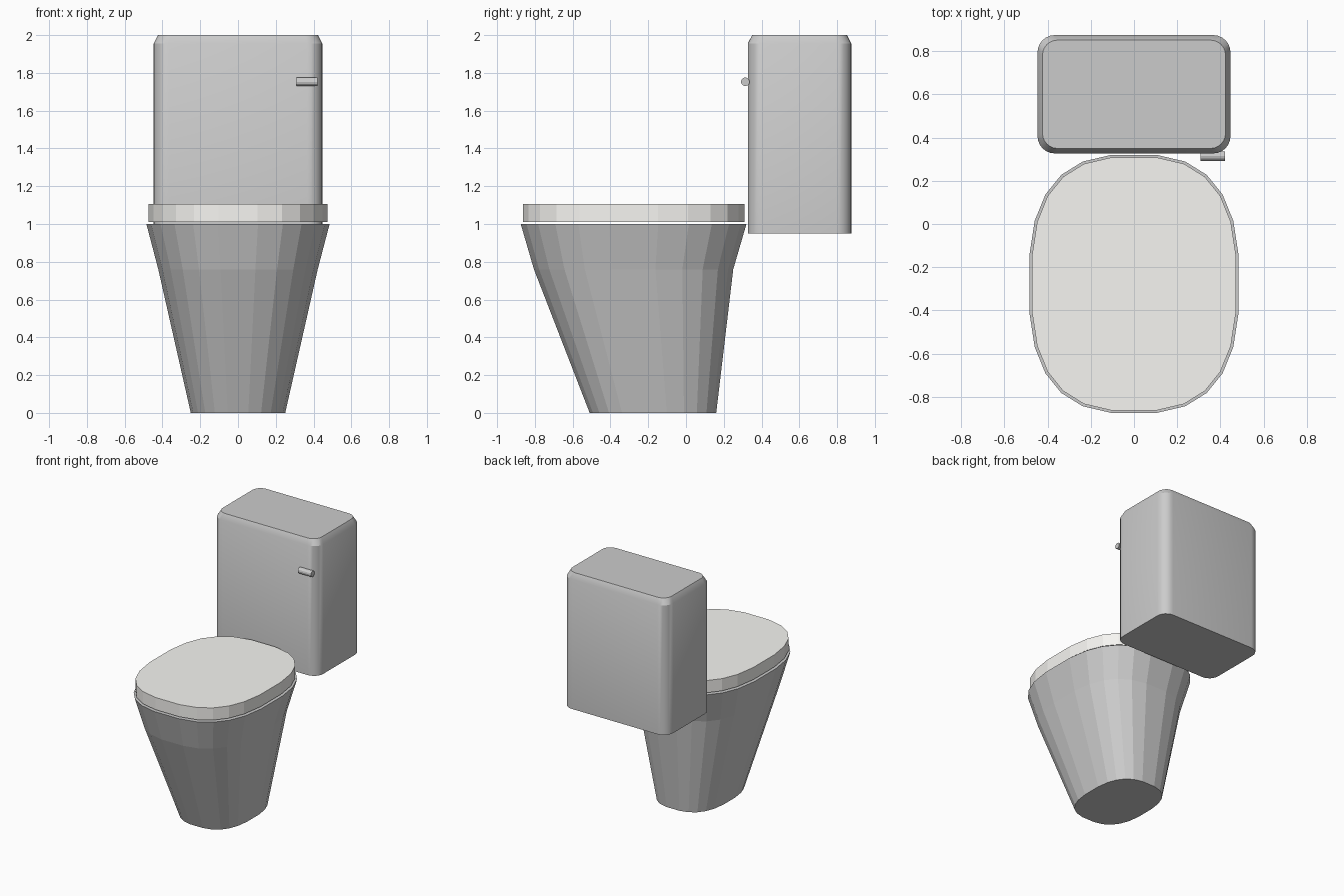
import bpy, bmesh
from math import sin, cos, pi, radians

if "Cube" in bpy.data.objects:
    bpy.data.objects.remove(bpy.data.objects["Cube"])


def loft(name, rings):
    """Skin a stack of equal-length point rings and cap both ends."""
    bm = bmesh.new()
    loops = [[bm.verts.new(p) for p in ring] for ring in rings]
    n = len(loops[0])
    for low, high in zip(loops, loops[1:]):
        for i in range(n):
            j = (i + 1) % n
            bm.faces.new((low[i], low[j], high[j], high[i]))
    bm.faces.new(loops[0][::-1])
    bm.faces.new(loops[-1])
    mesh = bpy.data.meshes.new(name)
    bm.to_mesh(mesh)
    bm.free()
    obj = bpy.data.objects.new(name, mesh)
    bpy.context.collection.objects.link(obj)
    return obj


def oval(half_x, y0, y1, z, n=24, power=0.75):
    """Squarish faceted oval with flat facets on the axes."""
    pts = []
    for i in range(n):
        a = 2 * pi * (i + 0.5) / n
        c, s = cos(a), sin(a)
        x = abs(c) ** power * (1 if c > 0 else -1)
        y = abs(s) ** power * (1 if s > 0 else -1)
        k = 1 / cos(pi / n) ** power
        pts.append((half_x * x * k, (y0 + y1) / 2 + (y1 - y0) / 2 * y * k, z))
    return pts


def rounded_rect(half_x, half_y, yc, z, r, steps=6):
    pts = []
    for q, (sx, sy) in enumerate(((1, 1), (-1, 1), (-1, -1), (1, -1))):
        for k in range(steps + 1):
            a = pi / 2 * (q + k / steps)
            pts.append((sx * (half_x - r) + r * cos(a),
                        yc + sy * (half_y - r) + r * sin(a), z))
    return pts


# Bowl: tapered pedestal flaring to the rim
loft("bowl", [oval(0.25, -0.51, 0.16, 0),
              oval(0.422, -0.805, 0.25, 0.76),
              oval(0.485, -0.875, 0.32, 1.0)])

# Lid floating just above the rim
lid = loft("lid", [oval(0.473, -0.864, 0.309, 1.01),
                   oval(0.473, -0.864, 0.309, 1.105)])
ivory = bpy.data.materials.new("ivory")
ivory.diffuse_color = (0.93, 0.92, 0.89, 1)
ivory.use_nodes = True
ivory.node_tree.nodes["Principled BSDF"].inputs["Base Color"].default_value = ivory.diffuse_color
lid.data.materials.append(ivory)

# Tank with rounded corners and a chamfered top
tank = loft("tank", [rounded_rect(0.447, 0.274, 0.601, 0.95, 0.08),
                     rounded_rect(0.447, 0.274, 0.601, 1.955, 0.08),
                     rounded_rect(0.424, 0.251, 0.601, 2.0, 0.07)])
bpy.context.view_layer.objects.active = tank
tank.select_set(True)
bpy.ops.object.shade_smooth_by_angle(angle=radians(30))

# Flush handle on the tank front
bpy.ops.mesh.primitive_cylinder_add(vertices=12, radius=0.023, depth=0.112,
                                    location=(0.365, 0.314, 1.753),
                                    rotation=(0, pi / 2, 0))
bpy.context.object.name = "flush_handle"
